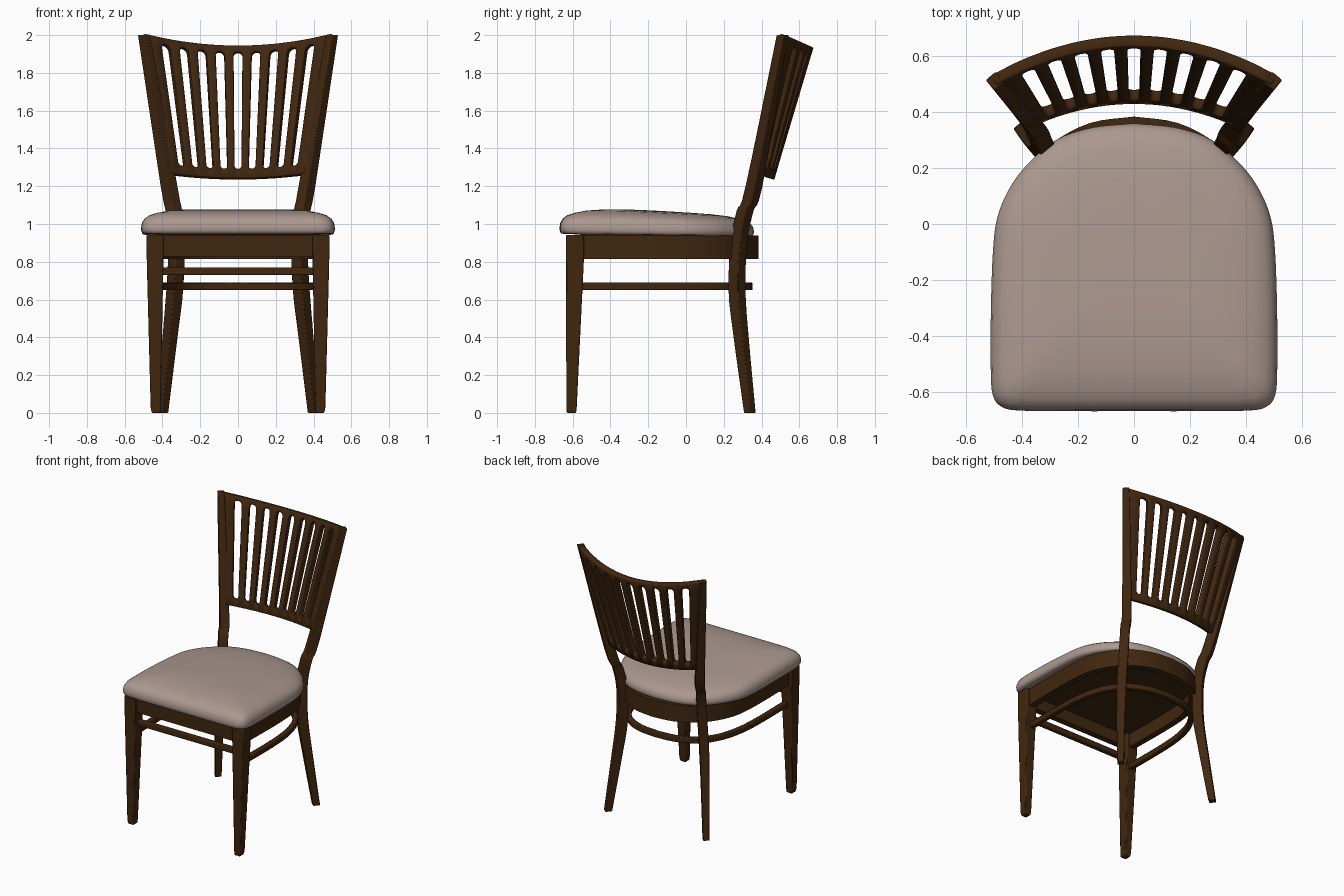
import bpy, bmesh, math
from mathutils import Vector

cube = bpy.data.objects.get("Cube")
if cube:
    bpy.data.objects.remove(cube, do_unlink=True)


def material(name, color):
    m = bpy.data.materials.new(name)
    m.use_nodes = True
    m.diffuse_color = color
    m.node_tree.nodes["Principled BSDF"].inputs["Base Color"].default_value = color
    return m


WOOD = material("dark brown wood", (0.052, 0.020, 0.005, 1))
FABRIC = material("beige fabric", (0.41, 0.315, 0.275, 1))


def finish(name, bm, mat, angle=35, bevel=0):
    bmesh.ops.recalc_face_normals(bm, faces=bm.faces)
    mesh = bpy.data.meshes.new(name)
    bm.to_mesh(mesh)
    bm.free()
    mesh.materials.append(mat)
    ob = bpy.data.objects.new(name, mesh)
    bpy.context.collection.objects.link(ob)
    if bevel:
        b = ob.modifiers.new("Bevel", "BEVEL")
        b.width, b.segments = bevel, 2
        b.limit_method, b.angle_limit = "ANGLE", math.radians(40)
    bpy.ops.object.select_all(action="DESELECT")
    ob.select_set(True)
    bpy.context.view_layer.objects.active = ob
    bpy.ops.object.shade_smooth_by_angle(angle=math.radians(angle))
    return ob


def smooth_path(points, steps=5):
    """Catmull-Rom curve through the points."""
    p = [Vector(q) for q in points]
    p = [2 * p[0] - p[1]] + p + [2 * p[-1] - p[-2]]
    out = []
    for a, b, c, d in zip(p, p[1:], p[2:], p[3:]):
        for k in range(steps):
            t = k / steps
            out.append(0.5 * (2 * b + (c - a) * t + (2 * a - 5 * b + 4 * c - d) * t * t
                              + (3 * b - a - 3 * c + d) * t ** 3))
    return out + [p[-2]]


def mirrored(half):
    """Right-to-left path from a half path that ends on the centre line."""
    return half + [Vector((-p.x, p.y)) for p in reversed(half[:-1])]


def loft(name, rings, mat, angle=35, bevel=0):
    bm = bmesh.new()
    rows = [[bm.verts.new(p) for p in r] for r in rings]
    n = len(rows[0])
    for a, b in zip(rows, rows[1:]):
        for i in range(n):
            bm.faces.new((a[i], a[(i + 1) % n], b[(i + 1) % n], b[i]))
    bm.faces.new(rows[0])
    bm.faces.new(rows[-1])
    return finish(name, bm, mat, angle, bevel)


def rect(cx, cy, z, w, d, turn=0):
    c, s = math.cos(turn), math.sin(turn)
    return [(cx + c * a * w / 2 - s * b * d / 2, cy + s * a * w / 2 + c * b * d / 2, z)
            for a, b in ((-1, -1), (1, -1), (1, 1), (-1, 1))]


def sweep(name, path, thick, low, high, bevel=0):
    """Upright rectangular bar along a flat path; path is the centre line."""
    rings = []
    for i, p in enumerate(path):
        t = path[min(i + 1, len(path) - 1)] - path[max(i - 1, 0)]
        n = Vector((-t.y, t.x)).normalized() * thick / 2
        a, b = p + n, p - n
        rings.append([(a.x, a.y, low), (b.x, b.y, low), (b.x, b.y, high), (a.x, a.y, high)])
    return loft(name, rings, WOOD, 35, bevel)


# Seat cushion: domed rings of one outline
half = smooth_path([(0, -.67), (.2, -.67), (.4, -.668), (.472, -.655), (.506, -.61), (.513, -.5),
                    (.512, -.3), (.505, -.1), (.49, .02), (.45, .12), (.385, .21), (.28, .30),
                    (.15, .345), (0, .36)], 4)
outline = half + [Vector((-p.x, p.y)) for p in half[-2:0:-1]]
centre = Vector((0, -.15))
rings = []
for s, h in ((.95, 0), (.985, .03), (.997, .13), (1, .25), (.99, .45), (.965, .6), (.92, .73),
             (.84, .83), (.72, .92), (.55, .97), (.35, .99), (.12, 1)):
    ring = []
    for p in outline:
        q = centre + (p - centre) * s
        height = .137 - .04 * max(0, q.y + .35)
        ring.append((q.x, q.y, .939 - .012 * q.y + h * height))
    rings.append(ring)
loft("seat_cushion", rings, FABRIC, 70)

# Board under the cushion
loft("seat_board", [[(p.x * .86, p.y * .88, z) for p in outline] for z in (.915, .945)], WOOD)

# Apron: bowed side and back rail, straight front rail
apron = smooth_path([(.435, -.56), (.44, -.3), (.437, -.1), (.42, .04), (.37, .16), (.28, .27),
                     (.15, .34), (0, .362)], 4)
sweep("bowed_apron", mirrored(apron), .045, .815, .938)
sweep("front_apron", [Vector((-.42, -.59)), Vector((.42, -.59))], .045, .828, .94)

# Stretchers: bowed rail round the sides and back, straight front bar
bow = smooth_path([(.43, -.57), (.43, -.2), (.41, 0), (.36, .15), (.27, .26), (.14, .32),
                   (0, .335)], 4)
sweep("bowed_stretcher", mirrored(bow), .036, .65, .69, .006)
sweep("front_stretcher", [Vector((-.42, -.59)), Vector((.42, -.59))], .036, .73, .77, .006)

# Legs and back posts
post_path = smooth_path([(.40, .338, 0), (.36, .292, .4), (.335, .27, .65), (.325, .28, .9),
                         (.34, .313, 1.07), (.365, .36, 1.2), (.498, .512, 2)], 4)
for side, label in ((1, "left"), (-1, "right")):
    loft(label + "_front_leg",
         [rect(side * .434, -.607, 0, .045, .05), rect(side * .436, -.606, .03, .053, .055),
          rect(side * .439, -.588, .8, .088, .094), rect(side * .439, -.588, .942, .09, .095)],
         WOOD, 35, .006)
    rings = []
    for p in post_path:
        # section is slimmer at the foot and at the tip
        k = min(1, .7 + p.z * .5, .72 + (2 - p.z) * .35)
        rings.append(rect(side * p.x, p.y, p.z, .064 * k, .068 * k, -side * math.radians(40)))
    loft(label + "_back_post", rings, WOOD, 35, .005)

# Backrest: curved leaning panel with nine round-ended slots
SLOT, PITCH = .05, .2


def panel_point(u, z):
    t = (z - 1.24) / .7
    x = u * (.37 + .122 * t)
    y = .448 + .208 * t - u * u * (.082 + .052 * t)
    return (x, y, z + u * u * (.025 + .035 * t))


columns = [(-1.02, 0, False)]
for i in range(-4, 5):
    for k in range(-4, 5):
        a = k / 4 * math.pi / 2
        columns.append((i * PITCH + SLOT * math.sin(a), math.cos(a), k < 4))
columns.append((1.02, 0, False))

bm = bmesh.new()
previous, in_slot = None, False
for u, bulge, opens in columns:
    heights = (1.24, 1.305 - .018 * bulge, 1.885 + .024 * bulge, 1.94)
    column = [bm.verts.new(panel_point(u, z)) for z in heights]
    if previous:
        for r in range(3):
            if r == 1 and in_slot:
                continue
            bm.faces.new((previous[r], column[r], column[r + 1], previous[r + 1]))
    previous, in_slot = column, opens
back = finish("slatted_backrest", bm, WOOD, 35)
solid = back.modifiers.new("Thickness", "SOLIDIFY")
solid.thickness, solid.offset = .04, 0
solid.use_even_offset = True
# keep edge sharpening after the thickness is added
smoothers = [m for m in back.modifiers if m != solid]
if smoothers:
    back.modifiers.move(len(back.modifiers) - 1, 0)
else:
    bevel = back.modifiers.new("Edges", "BEVEL")
    bevel.width, bevel.segments = .003, 1
